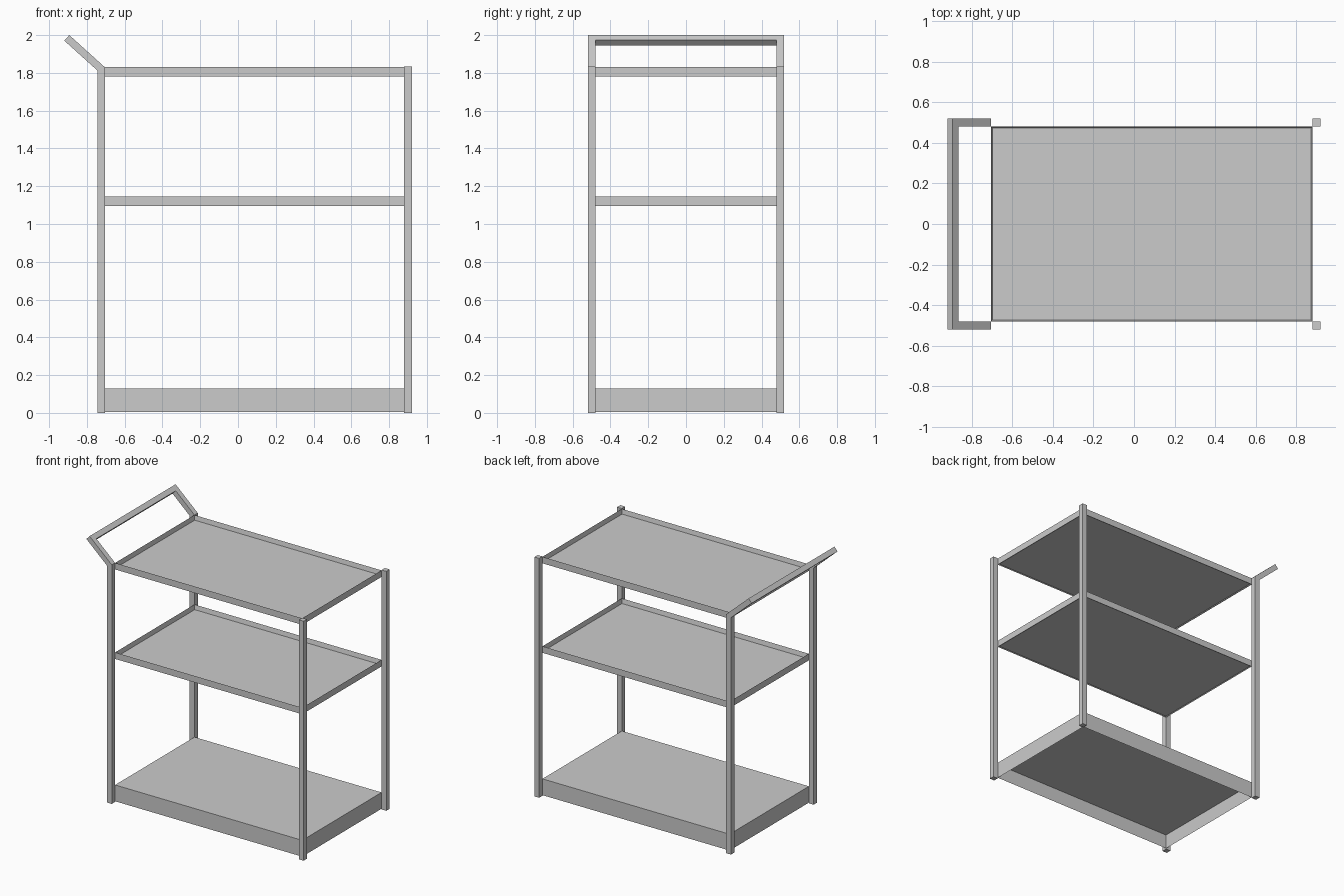
import bpy, bmesh

if "Cube" in bpy.data.objects:
    bpy.data.objects.remove(bpy.data.objects["Cube"])

X0, X1, Y, T = -0.705, 0.88, 0.48, 0.04   # tray extents, half depth, tube size
RIM = 0.01                                # tray wall thickness


def prism(name, profile, y0, y1):
    """Extrude an XZ profile from y0 to y1."""
    bm = bmesh.new()
    face = bm.faces.new([bm.verts.new((x, y0, z)) for x, z in profile])
    ext = bmesh.ops.extrude_face_region(bm, geom=[face])
    moved = [v for v in ext["geom"] if isinstance(v, bmesh.types.BMVert)]
    bmesh.ops.translate(bm, verts=moved, vec=(0, y1 - y0, 0))
    bmesh.ops.recalc_face_normals(bm, faces=bm.faces)
    mesh = bpy.data.meshes.new(name)
    bm.to_mesh(mesh)
    bm.free()
    obj = bpy.data.objects.new(name, mesh)
    bpy.context.collection.objects.link(obj)
    return obj


def tray(name, z0, z1, top_in, bottom_in):
    """Box whose top and bottom are inset by RIM and sunk by the given depths."""
    obj = prism(name, [(X0, z0), (X1, z0), (X1, z1), (X0, z1)], -Y, Y)
    bm = bmesh.new()
    bm.from_mesh(obj.data)
    for sign, depth in ((1, top_in), (-1, bottom_in)):
        if depth:
            bm.normal_update()
            face = next(f for f in bm.faces if f.normal.z * sign > 0.9)
            bmesh.ops.inset_region(bm, faces=[face], thickness=RIM)
            bmesh.ops.translate(bm, verts=face.verts, vec=(0, 0, -sign * depth))
    bm.to_mesh(obj.data)
    bm.free()


# Two lipped shelves and a deep base that is hollow underneath
tray("top_shelf", 1.78, 1.83, 0.035, 0.005)
tray("middle_shelf", 1.095, 1.145, 0.035, 0.005)
tray("base_shelf", 0.005, 0.13, 0, 0.105)

# Handle geometry: the left posts bend outward at the top
tip_hi, tip_lo = (-0.893, 2.0), (-0.92, 1.971)
bend_hi, bend_lo = (X0, 1.83), (X0 - T, 1.813)
back = (0.0295, -0.0267)                   # one tube width back down the arm

for side, y in (("front", -Y - T), ("back", Y)):
    prism(f"{side}_right_post", [(X1, 0), (X1 + T, 0), (X1 + T, 1.833), (X1, 1.833)], y, y + T)
    prism(f"{side}_left_post", [(X0 - T, 0), (X0, 0), bend_hi, bend_lo], y, y + T)
    prism(f"{side}_handle_arm", [bend_lo, bend_hi, tip_hi, tip_lo], y, y + T)

# Push bar between the arms
prism("handle_bar", [tip_lo, tip_hi,
                     (tip_hi[0] + back[0], tip_hi[1] + back[1]),
                     (tip_lo[0] + back[0], tip_lo[1] + back[1])], -Y, Y)
